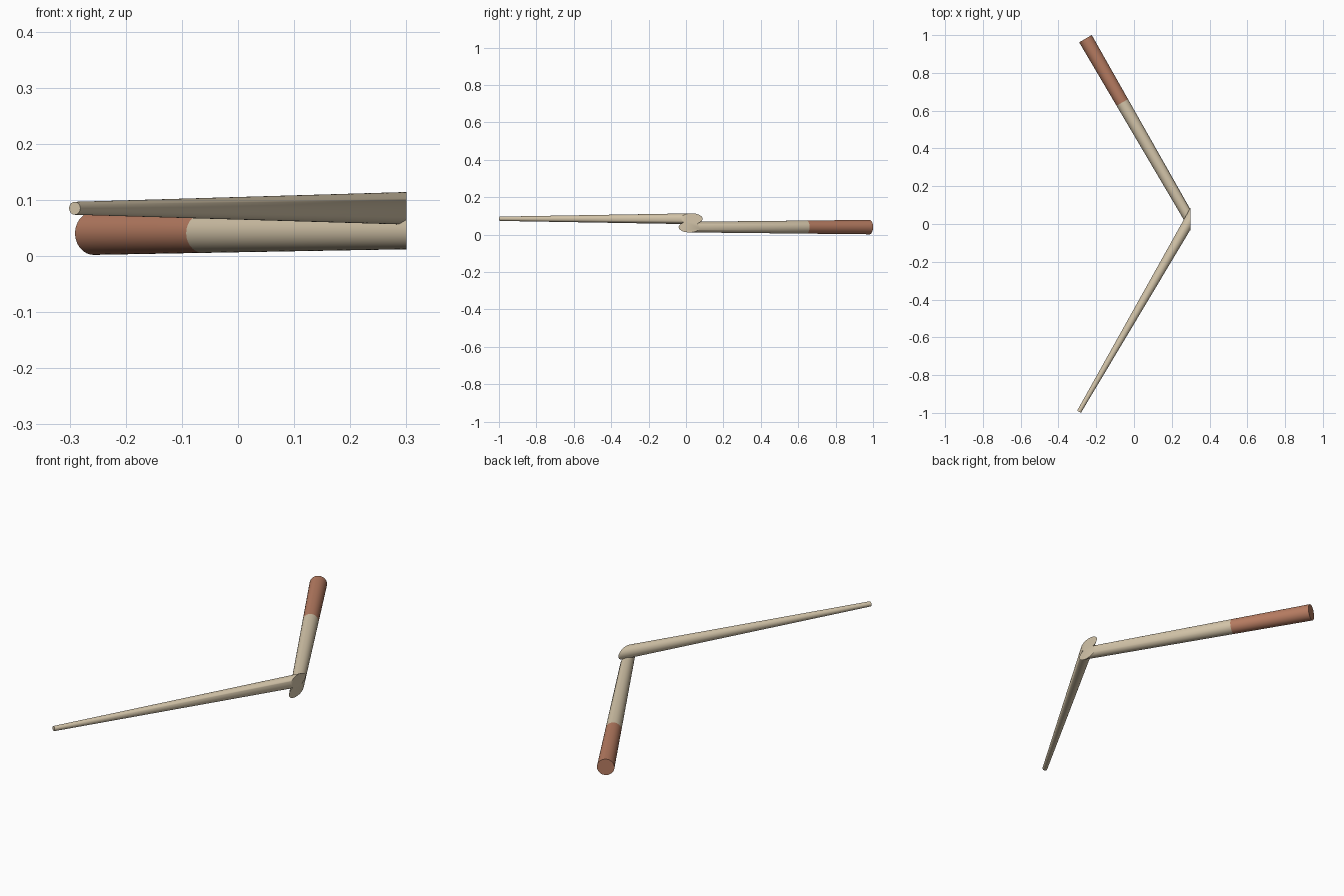
import bpy, bmesh, math
from mathutils import Vector

if "Cube" in bpy.data.objects:
    bpy.data.objects.remove(bpy.data.objects["Cube"])

CUT_X = 0.30   # both sticks are sliced flat on this plane


def material(name, rgb):
    m = bpy.data.materials.new(name)
    m.diffuse_color = (*rgb, 1)
    m.use_nodes = True
    m.node_tree.nodes["Principled BSDF"].inputs["Base Color"].default_value = m.diffuse_color
    return m


def stick(name, p0, p1, r0, r1, mat, cap_start=True, cut=False, sides=48):
    """Tapered round bar from p0 to p1, optionally run on and sliced at CUT_X."""
    p0, p1 = Vector(p0), Vector(p1)
    if cut:
        k = 1.15
        p1, r1 = p0.lerp(p1, k), r0 + (r1 - r0) * k
    axis = p1 - p0
    rot = axis.to_track_quat('Z', 'Y')
    bm = bmesh.new()
    rings = [[bm.verts.new(p + rot @ Vector((r * math.cos(a), r * math.sin(a), 0)))
              for a in (2 * math.pi * i / sides for i in range(sides))]
             for p, r in ((p0, r0), (p1, r1))]
    for i in range(sides):
        j = (i + 1) % sides
        bm.faces.new((rings[0][i], rings[0][j], rings[1][j], rings[1][i]))
    if cap_start:
        bm.faces.new(rings[0][::-1])
    if cut:
        geom = bm.verts[:] + bm.edges[:] + bm.faces[:]
        res = bmesh.ops.bisect_plane(bm, geom=geom, plane_co=(CUT_X, 0, 0),
                                     plane_no=(1, 0, 0), clear_outer=True)
        edges = [e for e in res['geom_cut'] if isinstance(e, bmesh.types.BMEdge)]
        bmesh.ops.contextual_create(bm, geom=edges)
    bmesh.ops.recalc_face_normals(bm, faces=bm.faces)
    me = bpy.data.meshes.new(name)
    bm.to_mesh(me)
    bm.free()
    me.materials.append(mat)
    ob = bpy.data.objects.new(name, me)
    bpy.context.collection.objects.link(ob)
    bpy.ops.object.select_all(action='DESELECT')
    ob.select_set(True)
    bpy.context.view_layer.objects.active = ob
    bpy.ops.object.shade_smooth_by_angle(angle=math.radians(40))
    return ob


wood = material("pale_wood", (0.66, 0.56, 0.40))
leather = material("brown_grip", (0.47, 0.20, 0.12))

# Lower half: thick handle with a grip at its outer end
end = Vector((-0.257, 0.981, 0.0405))
elbow = Vector((CUT_X, 0.017, 0.0405))
t = 0.35
split = end.lerp(elbow, t)
r_end, r_elbow = 0.0385, 0.0285
r_split = r_end + (r_elbow - r_end) * t
stick("grip", end, split, r_end, r_split, leather)
stick("handle", split, elbow, r_split, r_elbow, wood, cap_start=False, cut=True)

# Upper half: slender shaft tapering to the tip
stick("shaft", (-0.291, -0.994, 0.085), (CUT_X, 0.029, 0.085),
      0.0115, 0.029, wood, cut=True)
